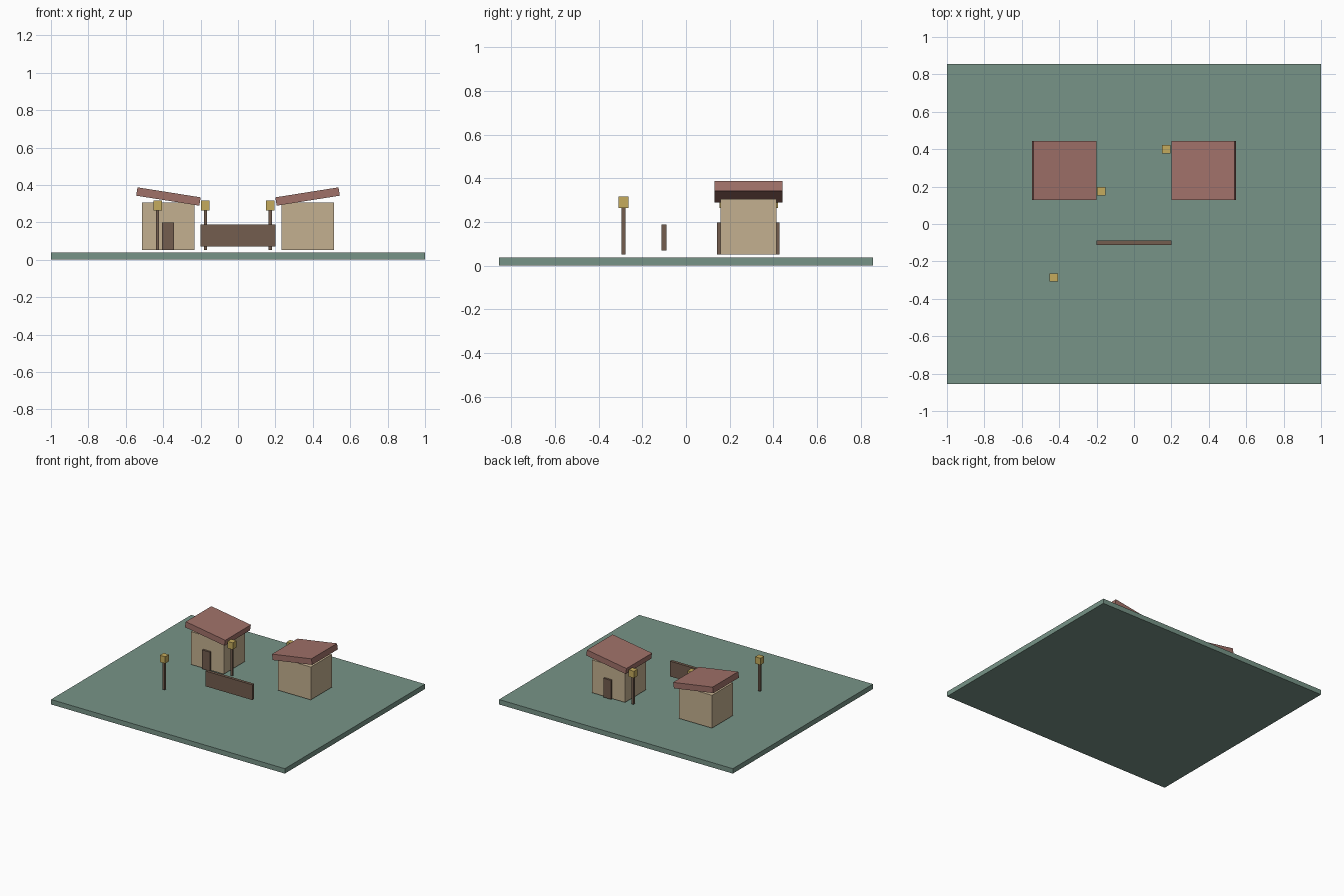
import bpy
import math
from mathutils import Matrix, Vector

if "Cube" in bpy.data.objects:
    bpy.data.objects.remove(bpy.data.objects["Cube"])


def material(name, r, g, b):
    """Flat colour given as 0-255 display values, stored as linear."""
    def lin(c):
        c /= 255
        return c / 12.92 if c <= 0.04045 else ((c + 0.055) / 1.055) ** 2.4
    m = bpy.data.materials.new(name)
    m.diffuse_color = (lin(r), lin(g), lin(b), 1)
    m.use_nodes = True
    m.node_tree.nodes["Principled BSDF"].inputs["Base Color"].default_value = m.diffuse_color
    return m


GREEN = material("muted green", 119, 148, 135)
TAN = material("tan plaster", 196, 176, 144)
RED = material("clay red", 160, 113, 105)
BROWN = material("dark wood", 115, 93, 78)
YELLOW = material("lamp yellow", 197, 171, 93)


def box(name, centre, size, mat, tilt=0, frame=Matrix()):
    """Box of a given size, tilted about y, then placed in a parent frame."""
    bpy.ops.mesh.primitive_cube_add(size=1)
    ob = bpy.context.object
    ob.name = name
    ob.data.transform(frame @ Matrix.Translation(Vector(centre))
                      @ Matrix.Rotation(tilt, 4, 'Y')
                      @ Matrix.Diagonal((*size, 1)))
    ob.data.materials.append(mat)
    return ob


# Ground slab
box("ground_slab", (0, 0, 0.019), (2, 1.712, 0.038), GREEN)

# Two huts: the right one is the left one turned half way round
for side, x, turn in (("left", -0.372, 0), ("right", 0.372, math.pi)):
    frame = Matrix.Translation((x, 0.286, 0)) @ Matrix.Rotation(turn, 4, 'Z')
    box(side + "_hut_walls", (0, 0, 0.179), (0.281, 0.257, 0.254), TAN, frame=frame)
    box(side + "_hut_roof", (0, 0, 0.338), (0.342, 0.313, 0.045), RED,
        tilt=math.radians(9), frame=frame)
    box(side + "_hut_door", (-0.002, -0.134, 0.125), (0.066, 0.018, 0.147), BROWN,
        frame=frame)

# Fence panel
box("fence_panel", (0, -0.1, 0.129), (0.4, 0.023, 0.118), BROWN)

# Lamp posts
for i, (x, y) in enumerate(((-0.43, -0.286), (-0.174, 0.175), (0.172, 0.4)), 1):
    box(f"lamp_post_{i}", (x, y, 0.16), (0.017, 0.017, 0.216), BROWN)
    box(f"lamp_head_{i}", (x, y, 0.291), (0.045, 0.045, 0.053), YELLOW)
